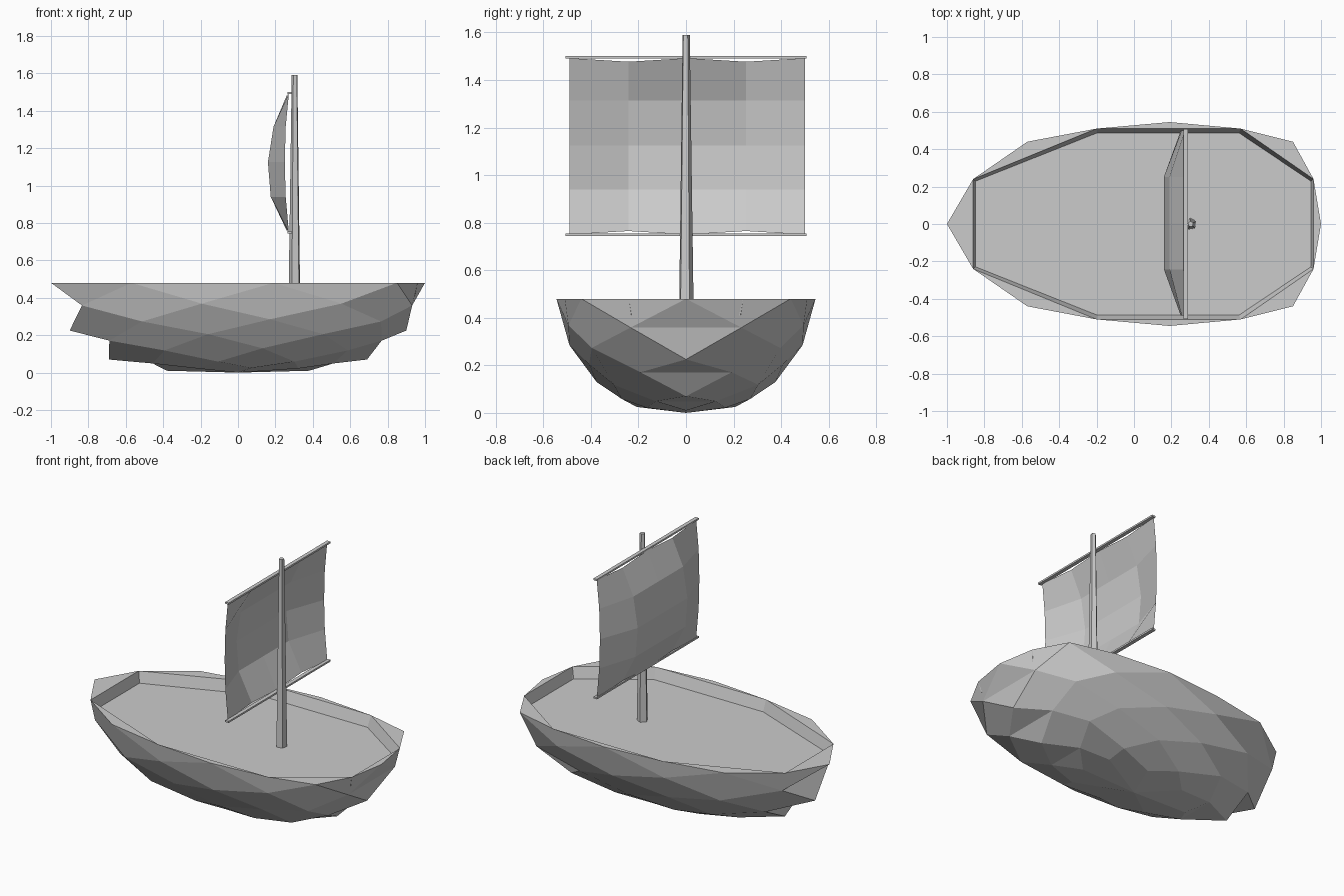
import bpy
import bmesh
from math import radians
from mathutils import Matrix, Vector

cube = bpy.data.objects.get("Cube")
if cube:
    bpy.data.objects.remove(cube)

grey = bpy.data.materials.new("plain_grey")
grey.use_nodes = True
colour = (0.6, 0.6, 0.6, 1)
grey.diffuse_color = colour
grey.node_tree.nodes["Principled BSDF"].inputs["Base Color"].default_value = colour


def finish(name, bm, recalc=True):
    if recalc:
        bmesh.ops.recalc_face_normals(bm, faces=bm.faces)
    mesh = bpy.data.meshes.new(name)
    bm.to_mesh(mesh)
    bm.free()
    mesh.materials.append(grey)
    obj = bpy.data.objects.new(name, mesh)
    bpy.context.collection.objects.link(obj)
    return obj


# Hull plan outlines: main ring and the ring staggered half a step from it
RIM = 0.48
HALF_BEAM = 0.545
DECK = 0.41
main_half = [(1, 0), (.85, .44), (.19, HALF_BEAM), (-.57, .44), (-1, 0)]
stagger_half = [(.96, .24), (.57, .51), (-.2, .51), (-.86, .24)]
main_ring = main_half + [(x, -y) for x, y in main_half[-2:0:-1]]
stagger_ring = stagger_half + [(x, -y) for x, y in reversed(stagger_half)]
SIDES = len(main_ring)

# Hull rows from the rim down: scale, height at the ends, height at the sides
rows = [(1, RIM, RIM), (1, RIM, RIM), (.97, .35, .37), (.9, .225, .285),
        (.8, .14, .21), (.69, .07, .13), (.53, .04, .06), (.38, .01, .025)]


def build_hull():
    bm = bmesh.new()
    rings = []
    for r, (scale, end_z, side_z) in enumerate(rows):
        plan = main_ring if r % 2 else stagger_ring
        rings.append([bm.verts.new((x * scale, y * scale,
                                    end_z + (side_z - end_z) * abs(y) / HALF_BEAM))
                      for x, y in plan])
    keel = bm.verts.new((0, 0, 0))
    rings.append([keel] * SIDES)

    # Diamond plates, folded across the middle at bow and stern
    for r in range(len(rows) - 1):
        for i in range(SIDES):
            if r % 2:
                left, right = rings[r + 1][i - 1], rings[r + 1][i]
            else:
                left, right = rings[r + 1][i], rings[r + 1][(i + 1) % SIDES]
            top, bottom = rings[r][i], rings[r + 2][i]
            if r % 2 and i in (0, SIDES // 2):
                bm.faces.new((top, left, right))
                bm.faces.new((left, bottom, right))
            else:
                bm.faces.new((top, left, bottom, right))

    # Flat gunwale corners, inner wall and deck
    inner = rings[0]
    floor = [bm.verts.new((x * .985, y * .955, DECK)) for x, y in stagger_ring]
    for i in range(SIDES):
        bm.faces.new((inner[i - 1], rings[1][i], inner[i]))
        bm.faces.new((inner[i - 1], inner[i], floor[i], floor[i - 1]))
    bm.faces.new(floor)
    finish("hull", bm)


def build_spar(name, start, end, r1, r2, sides, squash=1):
    bm = bmesh.new()
    a, b = Vector(start), Vector(end)
    turn = (b - a).to_track_quat('Z', 'Y').to_matrix().to_4x4()
    bmesh.ops.create_cone(bm, cap_ends=True, segments=sides, radius1=r1,
                          radius2=r2, depth=(b - a).length)
    bmesh.ops.rotate(bm, verts=bm.verts, matrix=Matrix.Rotation(radians(45), 3, 'Z'))
    bmesh.ops.transform(bm, matrix=turn, verts=bm.verts)
    bmesh.ops.scale(bm, vec=(1, 1, squash), verts=bm.verts)
    bmesh.ops.translate(bm, vec=(a + b) / 2, verts=bm.verts)
    finish(name, bm)


def build_sail():
    # Each level: height, edge position, belly position
    levels = [(.75, .272, .265), (.94, .255, .175), (1.125, .25, .16),
              (1.315, .255, .19), (1.492, .272, .265)]
    bm = bmesh.new()
    grid = []
    for k, (z, edge, belly) in enumerate(levels):
        line = []
        for j in range(-2, 3):
            scallop = {0: .015, 4: -.015}.get(k, 0) if abs(j) == 1 else 0
            x = edge if abs(j) == 2 else belly
            line.append(bm.verts.new((x, j * .2475 + .005, z + scallop)))
        grid.append(line)
    for low, high in zip(grid, grid[1:]):
        for j in range(4):
            bm.faces.new((low[j], low[j + 1], high[j + 1], high[j]))
    finish("sail", bm, recalc=False)


build_hull()
build_spar("mast", (.303, 0, DECK - .01), (.303, 0, 1.59), .033, .016, 5)
for name, z in (("upper_yard", 1.495), ("lower_yard", .75)):
    build_spar(name, (.278, -.507, z), (.278, .507, z), .017, .017, 4, .45)
build_sail()
